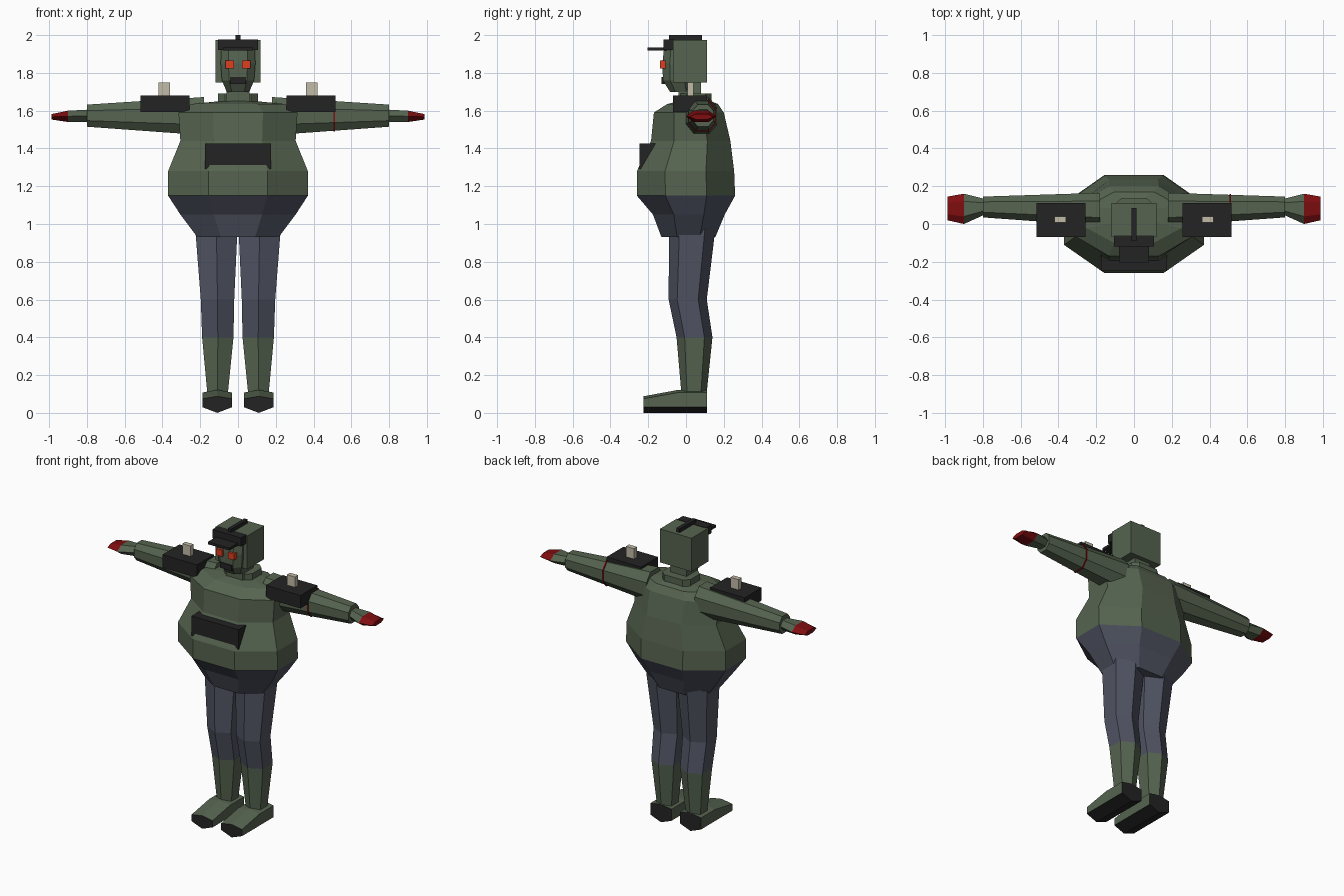
import bpy, bmesh
from mathutils import Vector

cube = bpy.data.objects.get("Cube")
if cube:
    bpy.data.objects.remove(cube, do_unlink=True)


def material(name, r, g, b):
    m = bpy.data.materials.new(name)
    m.use_nodes = True
    m.diffuse_color = (r, g, b, 1)
    bsdf = m.node_tree.nodes["Principled BSDF"]
    bsdf.inputs["Base Color"].default_value = (r, g, b, 1)
    bsdf.inputs["Roughness"].default_value = 0.9
    return m


GREEN = material("drab_green", 0.093, 0.127, 0.08)
NAVY = material("slate_blue", 0.08, 0.088, 0.122)
BLACK = material("charcoal", 0.017, 0.017, 0.017)
RED = material("dark_red", 0.21, 0.004, 0.005)
ORANGE = material("eye_orange", 0.72, 0.05, 0.015)
BEIGE = material("beige", 0.54, 0.5, 0.39)


def section(u0, u1, v0, v1, fu, fv):
    """Bevelled rectangle; a fraction of zero turns that side into a point."""
    cu, hu, cv, hv = (u0 + u1) / 2, (u1 - u0) / 2, (v0 + v1) / 2, (v1 - v0) / 2
    raw = [(fu, -1), (1, -fv), (1, fv), (fu, 1), (-fu, 1), (-1, fv), (-1, -fv), (-fu, -1)]
    pts = []
    for p in raw:
        if p not in pts:
            pts.append(p)
    return [(cu + a * hu, cv + b * hv) for a, b in pts]


def loft(name, rings, mats, rule=None):
    """Skin a list of equal rings; rule(normal, centre) picks the material slot."""
    bm = bmesh.new()
    loops = [[bm.verts.new(p) for p in ring] for ring in rings]
    for a, b in zip(loops, loops[1:]):
        for i in range(len(a)):
            j = (i + 1) % len(a)
            bm.faces.new((a[i], a[j], b[j], b[i]))
    bm.faces.new(loops[0])
    bm.faces.new(loops[-1])
    bmesh.ops.recalc_face_normals(bm, faces=bm.faces)
    if rule:
        for f in bm.faces:
            f.material_index = int(rule(f.normal, f.calc_center_median()))
    mesh = bpy.data.meshes.new(name)
    bm.to_mesh(mesh)
    bm.free()
    for m in mats:
        mesh.materials.append(m)
    ob = bpy.data.objects.new(name, mesh)
    bpy.context.collection.objects.link(ob)
    return ob


def box(name, x, y, z, mat):
    corners = [(x[0], y[0]), (x[1], y[0]), (x[1], y[1]), (x[0], y[1])]
    return loft(name, [[(a, b, h) for a, b in corners] for h in z], [mat])


def along_z(rows, fu, fv):
    return [[(x, y, z) for x, y in section(x0, x1, y0, y1, fu, fv)]
            for z, x0, x1, y0, y1 in rows]


def along_x(rows, fu, fv, side):
    return [[(side * x, y, z) for y, z in section(y0, y1, z0, z1, fu, fv)]
            for x, y0, y1, z0, z1 in rows]


# Torso: octagonal barrel, trousers below the belly line
torso_rows = [(0.93, 0.215, -0.13, 0.155), (1.05, 0.305, -0.175, 0.205),
              (1.15, 0.37, -0.26, 0.26), (1.28, 0.37, -0.26, 0.255),
              (1.44, 0.305, -0.185, 0.235), (1.59, 0.315, -0.17, 0.20),
              (1.635, 0.25, -0.10, 0.17), (1.65, 0.10, -0.04, 0.13)]
loft("torso", along_z([(z, -h, h, a, b) for z, h, a, b in torso_rows], 0.42, 0.42),
     [GREEN, NAVY], lambda n, c: c.z < 1.15)
box("chest_pouch", (-0.175, 0.175), (-0.245, -0.12), (1.29, 1.425), BLACK)

# Neck and collar
loft("collar", along_z([(z, -0.105, 0.105, -0.03, 0.135) for z in (1.6, 1.69)], 0.65, 0.6), [GREEN])
box("neck", (-0.06, 0.06), (-0.04, 0.08), (1.6, 1.78), GREEN)

# Head: boxy hood with a bevelled face in front
box("hood", (-0.118, 0.118), (-0.07, 0.11), (1.75, 1.975), GREEN)
loft("face", along_z([(1.70, -0.06, 0.06, -0.085, 0.03), (1.76, -0.085, 0.085, -0.122, 0.03),
                      (1.85, -0.092, 0.092, -0.125, 0.03), (1.94, -0.088, 0.088, -0.115, 0.03)],
                     0.55, 0.5), [GREEN])
box("mouth", (-0.043, 0.043), (-0.13, -0.08), (1.742, 1.778), BLACK)

# Cap with visor and crest
box("cap_band", (-0.107, 0.107), (-0.12, -0.06), (1.92, 1.978), BLACK)
box("cap_visor", (-0.08, 0.08), (-0.205, -0.1), (1.918, 1.935), BLACK)
box("cap_crest", (-0.0125, 0.0125), (-0.09, 0.085), (1.97, 2.0), BLACK)

# Paired parts
for label, s in (("left", 1), ("right", -1)):
    def span(a, b):
        return sorted((s * a, s * b))

    box(label + "_eye", span(0.022, 0.067), (-0.137, -0.09), (1.823, 1.865), ORANGE)

    # Sleeve, and a flattened mitten hand with a red tip
    loft(label + "_sleeve", along_x([(0.18, -0.01, 0.165, 1.47, 1.672),
                                     (0.80, 0.035, 0.145, 1.515, 1.632)], 0.5, 0.45, s), [GREEN])
    loft(label + "_hand", along_x([(0.78, 0.045, 0.135, 1.54, 1.605),
                                   (0.80, 0.045, 0.135, 1.54, 1.605),
                                   (0.90, 0.0, 0.16, 1.54, 1.6),
                                   (0.987, 0.02, 0.145, 1.553, 1.582)], 0.5, 0, s),
         [GREEN, RED], lambda n, c: abs(c.x) > 0.9)

    # Shoulder pack and post
    box(label + "_shoulder_pack", span(0.257, 0.515), (-0.07, 0.11), (1.593, 1.68), BLACK)
    box(label + "_shoulder_post", span(0.36, 0.42), (0.007, 0.04), (1.67, 1.75), BEIGE)

    # Leg: six sided, trousers above and gaiter below
    leg_rows = [(0.11, 0.053, 0.163, -0.025, 0.11), (0.40, 0.024, 0.19, -0.05, 0.14),
                (0.60, 0.02, 0.197, -0.092, 0.11), (0.97, 0.003, 0.226, -0.09, 0.155)]
    loft(label + "_leg", along_z([(z, *span(a, b), c, d) for z, a, b, c, d in leg_rows], 0, 0.55),
         [GREEN, NAVY], lambda n, c: c.z > 0.4)

    # Shoe: ridged wedge with dark sole, toe and heel
    shoe = []
    for y, edge, ridge in ((-0.225, 0.075, 0.088), (-0.04, 0.108, 0.122), (0.11, 0.108, 0.122)):
        shoe.append([(s * 0.11 + x, y, z) for x, z in
                     ((0, 0), (0.078, 0.03), (0.078, edge), (0, ridge), (-0.078, edge), (-0.078, 0.03))])
    loft(label + "_shoe", shoe, [GREEN, BLACK], lambda n, c: n.z < -0.3 or abs(n.y) > 0.7)

# Thin red armband on the left sleeve
loft("left_armband", along_x([(x, 0.011, 0.159, 1.489, 1.657) for x in (0.506, 0.514)], 0.5, 0.45, 1), [RED])
